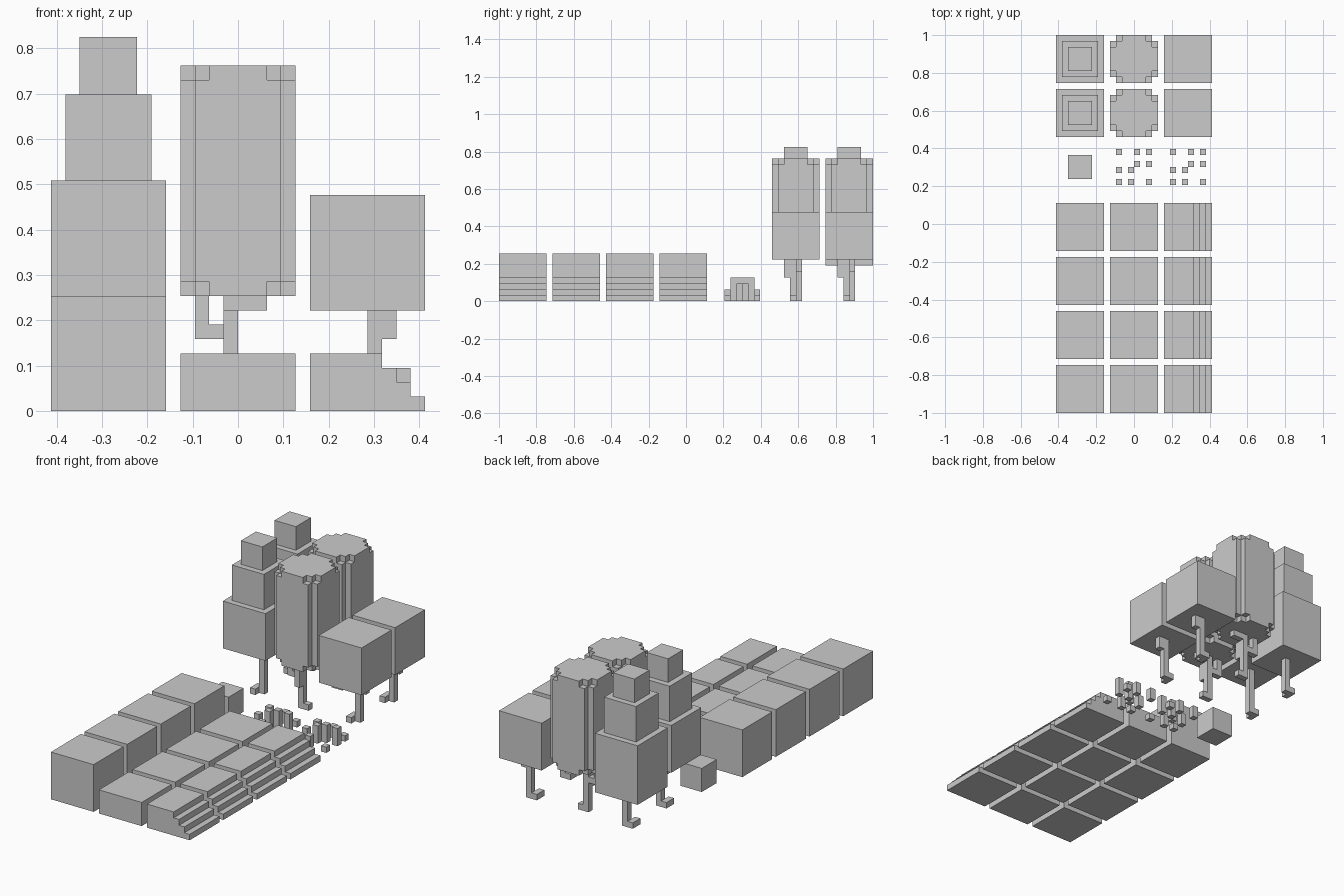
import bpy, bmesh, math
from mathutils import Vector

if "Cube" in bpy.data.objects:
    bpy.data.objects.remove(bpy.data.objects["Cube"])

U = 2 / 63            # one voxel
ORIGIN = Vector((0, -31.5, 0))
DIRS = [Vector(d) for d in ((1,0,0), (-1,0,0), (0,1,0), (0,-1,0), (0,0,1), (0,0,-1))]


def voxel_object(name, boxes):
    """Merge boxes (x0,x1,y0,y1,z0,z1 in voxels) into one shell with no inner faces."""
    cells = {(x, y, z) for a, b, c, d, e, f in boxes
             for x in range(a, b) for y in range(c, d) for z in range(e, f)}
    bm = bmesh.new()
    verts = {}

    def vert(p):
        key = tuple(round(c) for c in p)
        if key not in verts:
            verts[key] = bm.verts.new((Vector(key) + ORIGIN) * U)
        return verts[key]

    for c in cells:
        centre = Vector(c) + Vector((.5, .5, .5))
        for n in DIRS:
            if tuple(int(round(v)) for v in Vector(c) + n) in cells:
                continue
            a = Vector((n.y, n.z, n.x))
            b = n.cross(a)
            m = centre + n / 2
            bm.faces.new([vert(m + (a * i + b * j) / 2)
                          for i, j in ((-1, -1), (1, -1), (1, 1), (-1, 1))])
    bmesh.ops.dissolve_limit(bm, angle_limit=math.radians(1),
                             verts=bm.verts[:], edges=bm.edges[:])
    mesh = bpy.data.meshes.new(name)
    bm.to_mesh(mesh)
    bm.free()
    bpy.context.collection.objects.link(bpy.data.objects.new(name, mesh))


# Ground: tall block, half block and staircase in four rows
for row in range(4):
    y0, y1 = row * 9, row * 9 + 8
    voxel_object(f"full_block_{row}", [(-13, -5, y0, y1, 0, 8)])
    voxel_object(f"half_block_{row}", [(-4, 4, y0, y1, 0, 4)])
    voxel_object(f"stair_block_{row}",
                 [(5, 13 - i, y0, y1, i, i + 1) for i in range(4)])

# Small boulder cube
voxel_object("small_cube", [(-11, -7, 39, 43, 0, 4)])

# Two patches of grass: x, y, height of each blade
BLADES = [(-3, 38, 1), (-1, 38, 2), (2, 38, 1), (-3, 40, 2), (-1, 40, 3),
          (0, 41, 3), (2, 41, 3), (-3, 43, 2), (0, 43, 2), (2, 43, 1)]
for i, dx in enumerate((0, 9)):
    voxel_object(f"grass_patch_{i}",
                 [(x + dx, x + dx + 1, y, y + 1, 0, h) for x, y, h in BLADES])


def round_layer(y, z0, z1, cut):
    """Square layer around x=0 with stepped corners."""
    return [(-4 + i, 4 - i, y - 4 + cut - i, y + 4 - cut + i, z0, z1)
            for i in range(cut + 1)]


# Trees: stepped, rounded and cubic crowns on bent trunks, two rows
for row in range(2):
    y = 50 + row * 9
    low = 8 - 2 * row
    voxel_object(f"stepped_crown_{row}",
                 [(-13, -5, y - 4, y + 4, low, 16),
                  (-12, -6, y - 3, y + 3, 16, 22),
                  (-11, -7, y - 2, y + 2, 22, 26)])
    voxel_object(f"stepped_crown_trunk_{row}",
                 [(-10, -9, y - 1, y + 1, 0, 1), (-9, -8, y, y + 1, 0, low)])

    voxel_object(f"round_crown_{row}",
                 round_layer(y, 8, 9, 2) + round_layer(y, 9, 23, 1)
                 + round_layer(y, 23, 24, 2))
    voxel_object(f"round_crown_trunk_{row}",
                 [(-1, 1, y - 1, y, 0, 1), (-1, 0, y - 1, y, 0, 8),
                  (-3, -1, y - 1, y, 5, 6), (-3, -2, y - 1, y, 5, 8),
                  (-1, 0, y - 2, y - 1, 4, 7), (0, 2, y - 1, y, 7, 8)])

    voxel_object(f"cube_crown_{row}", [(5, 13, y - 4, y + 4, 7, 15)])
    voxel_object(f"cube_crown_trunk_{row}",
                 [(8, 9, y - 1, y + 1, 0, 1), (9, 10, y, y + 1, 0, 7),
                  (10, 11, y, y + 1, 5, 7)])
